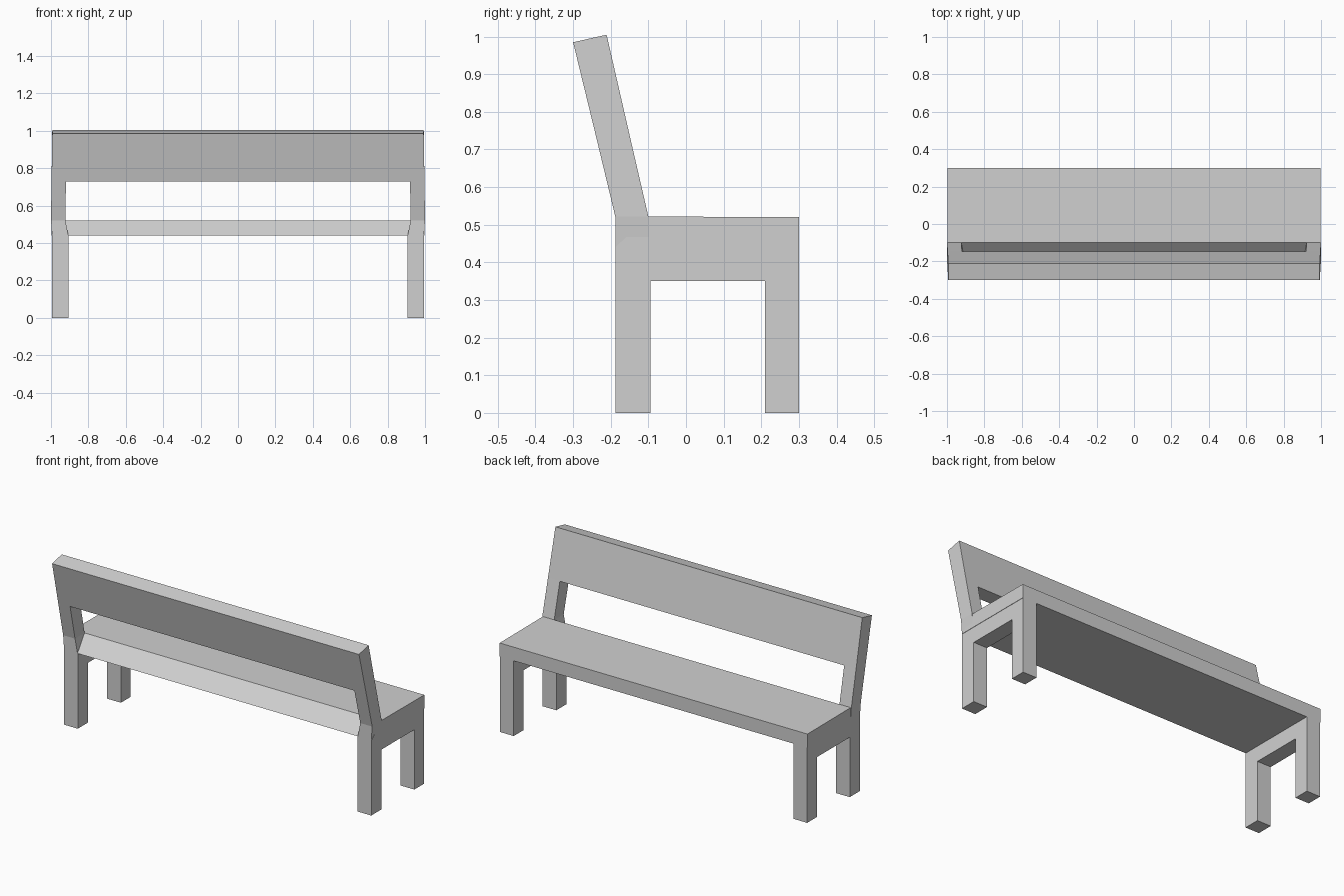
import bpy
import bmesh

cube = bpy.data.objects.get("Cube")
if cube:
    bpy.data.objects.remove(cube, do_unlink=True)

grey = bpy.data.materials.new("light_grey")
grey.use_nodes = True
colour = (0.63, 0.63, 0.63, 1)
grey.diffuse_color = colour
grey.node_tree.nodes["Principled BSDF"].inputs["Base Color"].default_value = colour


def make_object(name, bm):
    bmesh.ops.recalc_face_normals(bm, faces=bm.faces)
    mesh = bpy.data.meshes.new(name)
    bm.to_mesh(mesh)
    bm.free()
    mesh.materials.append(grey)
    obj = bpy.data.objects.new(name, mesh)
    bpy.context.collection.objects.link(obj)


def loft(name, rings):
    """Skin matching closed rings of points and cap both ends."""
    bm = bmesh.new()
    loops = [[bm.verts.new(p) for p in ring] for ring in rings]
    count = len(loops[0])
    for a, b in zip(loops, loops[1:]):
        for i in range(count):
            j = (i + 1) % count
            bm.faces.new((a[i], a[j], b[j], b[i]))
    bm.faces.new(loops[0])
    bm.faces.new(loops[-1])
    make_object(name, bm)


def prism(name, profile, x0, x1):
    """Extrude a side profile of (y, z) points along x."""
    loft(name, [[(x, y, z) for y, z in profile] for x in (x0, x1)])


# Side outline heights and depths shared by the parts
back, front = -0.188, 0.30
under, top = 0.44, 0.522
rest_bottom = [(-0.238, 0.73), (-0.148, 0.73)]
rest_top = [(-0.211, 1.005), (-0.30, 0.985)]

# Seat with a sloping rear edge
prism("seat", [(back, under), (front, under), (front, 0.52), (-0.10, top)], -0.996, 0.996)

# Backrest panel between the posts
prism("backrest", rest_bottom + rest_top, -0.921, 0.921)

# Legs joined by a side rail: one arch on each end
arch = [(back, 0), (-0.094, 0), (-0.094, 0.35), (0.21, 0.35),
        (0.21, 0), (front, 0), (front, under), (back, under)]

# Leaning post sections: inner x, outer x, rear point, front point
sections = [
    (0.907, 0.994, (back, under), (-0.10, under)),
    (0.923, 1.0, (back, top), (-0.10, top)),
    (0.920, 0.997, *rest_bottom),
    (0.917, 0.993, rest_top[1], rest_top[0]),
]

for side, s in (("left", 1), ("right", -1)):
    prism(f"{side}_leg_frame", arch, s * 0.905, s * 0.994)
    rings = [[(s * a, *r), (s * b, *r), (s * b, *f), (s * a, *f)]
             for a, b, r, f in sections]
    loft(f"{side}_back_post", rings)
